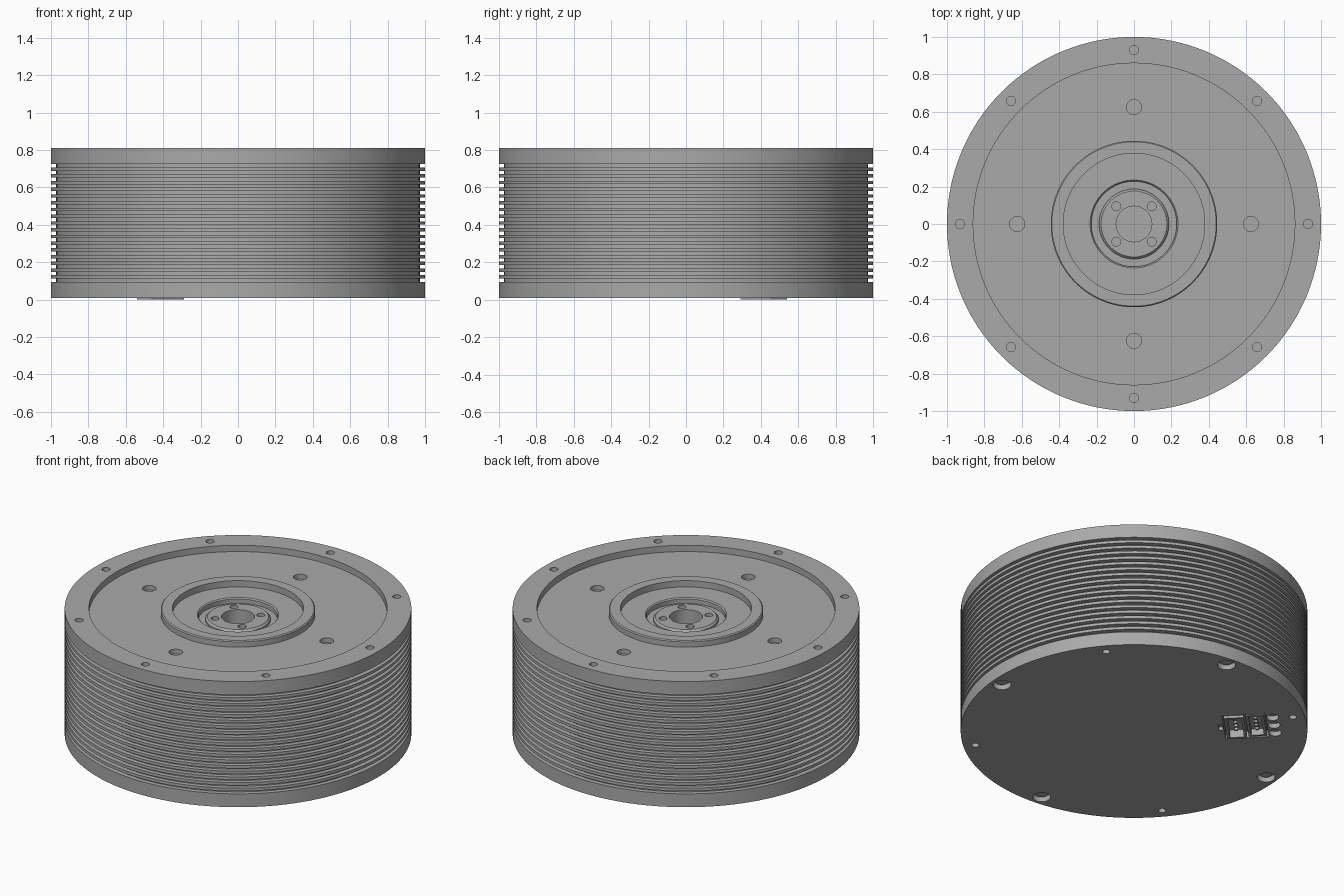
import bpy, bmesh
from math import radians, cos, sin, tau
from mathutils import Matrix, Vector

if "Cube" in bpy.data.objects:
    bpy.data.objects.remove(bpy.data.objects["Cube"])

metal = bpy.data.materials.new("grey metal")
metal.use_nodes = True
GREY = (0.4, 0.4, 0.4, 1)
metal.diffuse_color = GREY
metal.node_tree.nodes["Principled BSDF"].inputs["Base Color"].default_value = GREY
SEGMENTS = 128


def finish(name, bm, smooth=True):
    """Turn a bmesh into a named object."""
    bmesh.ops.recalc_face_normals(bm, faces=bm.faces)
    mesh = bpy.data.meshes.new(name)
    bm.to_mesh(mesh)
    bm.free()
    mesh.materials.append(metal)
    obj = bpy.data.objects.new(name, mesh)
    bpy.context.collection.objects.link(obj)
    if smooth:
        shade(obj)
    return obj


def select(obj):
    bpy.ops.object.select_all(action="DESELECT")
    obj.select_set(True)
    bpy.context.view_layer.objects.active = obj


def shade(obj):
    select(obj)
    bpy.ops.object.shade_smooth_by_angle(angle=radians(25))


def lathe(name, profile, closed=True):
    """Revolve a radius/height profile around the z axis."""
    bm = bmesh.new()
    verts = [bm.verts.new((r, 0, z)) for r, z in profile]
    pairs = list(zip(verts, verts[1:]))
    if closed:
        pairs.append((verts[-1], verts[0]))
    edges = [bm.edges.new(p) for p in pairs]
    bmesh.ops.spin(bm, geom=verts + edges, cent=(0, 0, 0), axis=(0, 0, 1),
                   angle=tau, steps=SEGMENTS, use_merge=True)
    bmesh.ops.remove_doubles(bm, verts=bm.verts, dist=1e-5)
    # Drop the collapsed edge left on the axis of solid parts
    bmesh.ops.delete(bm, geom=[e for e in bm.edges if not e.link_faces], context="EDGES")
    return finish(name, bm)


def add_cylinder(bm, x, y, radius, low, high, sides=32):
    bmesh.ops.create_cone(bm, cap_ends=True, segments=sides, radius1=radius, radius2=radius,
                          depth=high - low, matrix=Matrix.Translation((x, y, (low + high) / 2)))


def ring(bm, count, distance, start, radius, low, high):
    """Cylinders evenly spaced on a circle."""
    for i in range(count):
        a = radians(start) + tau * i / count
        add_cylinder(bm, distance * cos(a), distance * sin(a), radius, low, high)


def add_box(bm, u, v, z):
    """Box given by ranges along and across the diagonal of the socket."""
    size = [r[1] - r[0] for r in (u, v, z)]
    mid = Vector([(r[0] + r[1]) / 2 for r in (u, v, z)])
    turn = Matrix.Rotation(radians(135), 4, "Z")
    bmesh.ops.create_cube(bm, size=1, matrix=turn @ Matrix.Translation(mid) @ Matrix.Diagonal((*size, 1)))


def cut(obj, bm):
    """Subtract the solids in a bmesh from an object."""
    cutter = finish("cutter", bm, smooth=False)
    cutter.hide_render = True
    mod = obj.modifiers.new("holes", "BOOLEAN")
    mod.operation, mod.solver, mod.object = "DIFFERENCE", "EXACT", cutter
    select(obj)
    bpy.ops.object.modifier_move_to_index(modifier=mod.name, index=0)
    bpy.ops.object.modifier_apply(modifier=mod.name)
    bpy.data.objects.remove(cutter)
    shade(obj)


BASE, FIN_LOW, FIN_HIGH, TOP = 0.01, 0.095, 0.725, 0.81
FLOOR = 0.77

# Finned case: thin cooling fins between the two covers
fins = 17
pitch = (FIN_HIGH - FIN_LOW) / (fins + 0.5)
inner = 0.972
profile = [(inner, FIN_LOW)]
for i in range(fins):
    z = FIN_LOW + pitch * (i + 0.5)
    profile += [(inner, z), (1, z), (1, z + pitch / 2), (inner, z + pitch / 2)]
profile.append((inner, FIN_HIGH))
lathe("finned_case", profile, closed=False)

# Front cover: raised rim, sunken face, central boss and seal groove
front_cover = lathe("front_cover", [
    (0.187, FIN_HIGH), (1, FIN_HIGH), (1, TOP), (0.86, TOP), (0.86, FLOOR),
    (0.445, FLOOR), (0.445, TOP - 0.006), (0.439, TOP), (0.378, TOP), (0.378, FLOOR),
    (0.235, FLOOR), (0.228, FLOOR - 0.007), (0.228, 0.735), (0.187, 0.735)])
holes = bmesh.new()
ring(holes, 8, 0.93, 0, 0.024, TOP - 0.05, TOP + 0.05)
ring(holes, 4, 0.625, 0, 0.04, FLOOR - 0.03, FLOOR + 0.05)
cut(front_cover, holes)

# Output hub: chamfered disc with a blind bore and four screw holes
hub = lathe("output_hub", [
    (0, 0.55), (0.095, 0.55), (0.095, 0.757), (0.176, 0.757),
    (0.187, 0.746), (0.187, 0.5), (0, 0.5)], closed=False)
holes = bmesh.new()
ring(holes, 4, 0.134, 45, 0.024, 0.69, 0.8)
cut(hub, holes)

# Rear cover: solid plate with counterbored screws, small holes and a socket pocket
rear_cover = lathe("rear_cover", [(0, BASE), (1, BASE), (1, FIN_LOW), (0, FIN_LOW)], closed=False)
holes = bmesh.new()
ring(holes, 4, 0.93, 85, 0.052, -0.05, BASE + 0.035)
ring(holes, 4, 0.93, 40, 0.022, -0.05, BASE + 0.05)
add_box(holes, (0.52, 0.77), (-0.13, 0.13), (-0.05, BASE + 0.04))
add_box(holes, (0.49, 0.515), (-0.03, 0.03), (-0.05, BASE + 0.02))
for v in (-0.09, 0, 0.09):
    a = radians(135)
    add_cylinder(holes, 0.81 * cos(a) - v * sin(a), 0.81 * sin(a) + v * cos(a),
                 0.036, -0.05, BASE + 0.03)
cut(rear_cover, holes)

# Screw heads sunk in the counterbores
screws = bmesh.new()
ring(screws, 4, 0.93, 85, 0.034, BASE + 0.02, BASE + 0.04)
finish("rear_screws", screws)

# Two sockets in the pocket: one frame stands slightly proud, each with contact pins
for name, u0, u1, low in (("power_socket", 0.53, 0.645, 0), ("signal_socket", 0.655, 0.76, BASE)):
    bm = bmesh.new()
    t, w, high = 0.016, 0.12, BASE + 0.042
    for side in ((-w, -w + t), (w - t, w)):
        add_box(bm, (u0, u1), side, (low, high))
    for side in ((u0, u0 + t), (u1 - t, u1)):
        add_box(bm, side, (-w + t, w - t), (low, high))
    for v in (-0.06, -0.02, 0.02, 0.06):
        mid = (u0 + u1) / 2
        add_box(bm, (mid - 0.01, mid + 0.01), (v - 0.008, v + 0.008), (BASE + 0.01, high))
    finish(name, bm, smooth=False)
